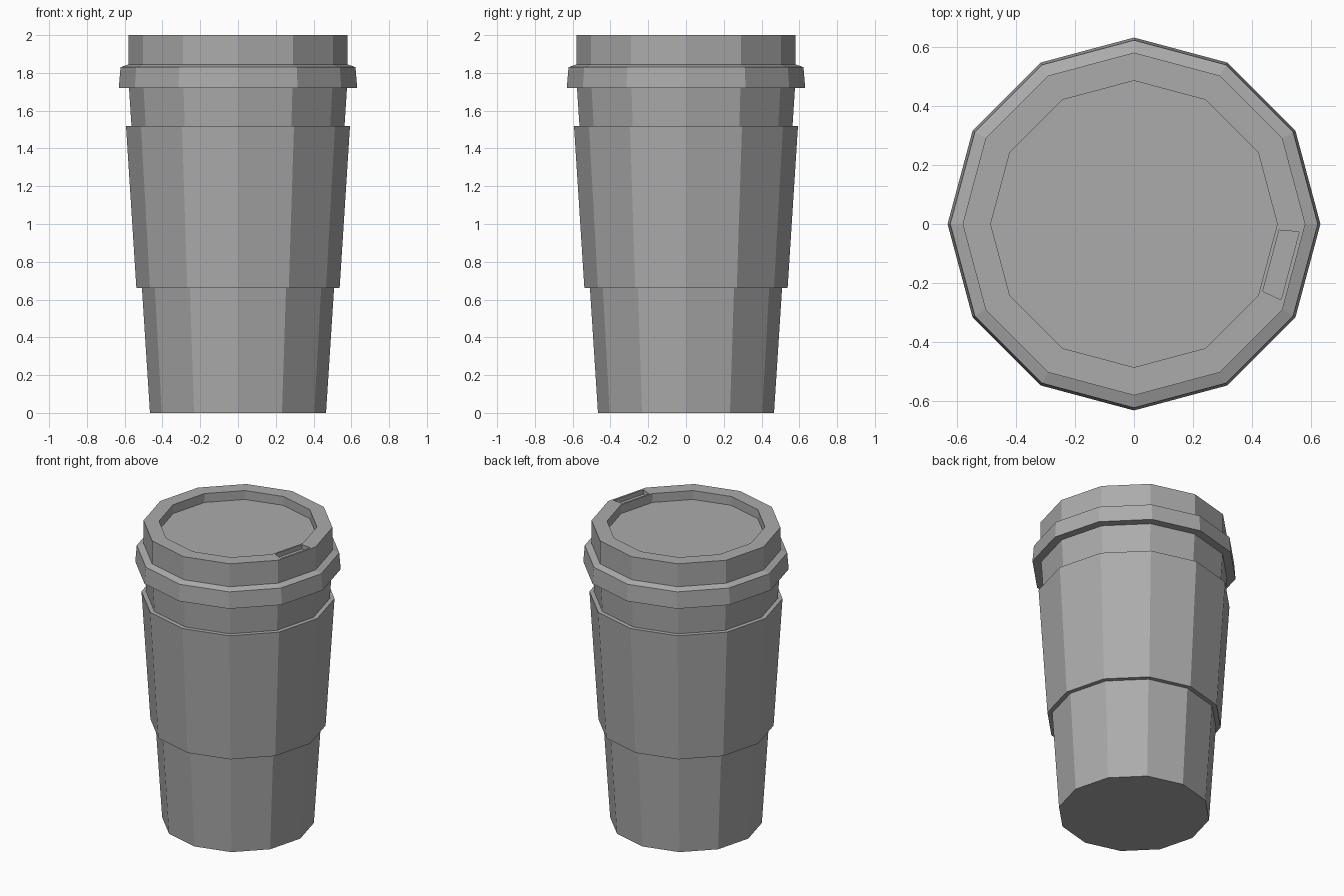
import bpy, bmesh
from math import cos, sin, pi, radians
from mathutils import Vector

SIDES = 12

if "Cube" in bpy.data.objects:
    bpy.data.objects.remove(bpy.data.objects["Cube"], do_unlink=True)

grey = bpy.data.materials.new("plain grey")
grey.use_nodes = True
GREY = (0.41, 0.41, 0.41, 1)
grey.diffuse_color = GREY
grey.node_tree.nodes["Principled BSDF"].inputs["Base Color"].default_value = GREY


def lathe(profile, cap_start=False, cap_end=False, closed=False):
    """Spin (radius, height) points into a faceted shell."""
    bm = bmesh.new()
    rings = [[bm.verts.new((r * cos(2 * pi * i / SIDES), r * sin(2 * pi * i / SIDES), z))
              for i in range(SIDES)] for r, z in profile]
    pairs = list(zip(rings, rings[1:]))
    if closed:
        pairs.append((rings[-1], rings[0]))
    for low, high in pairs:
        for i in range(SIDES):
            j = (i + 1) % SIDES
            bm.faces.new((low[i], low[j], high[j], high[i]))
    if cap_start:
        bm.faces.new(rings[0][::-1])
    if cap_end:
        bm.faces.new(rings[-1])
    return bm


def finish(bm, name):
    bmesh.ops.recalc_face_normals(bm, faces=bm.faces)
    mesh = bpy.data.meshes.new(name)
    bm.to_mesh(mesh)
    bm.free()
    mesh.materials.append(grey)
    obj = bpy.data.objects.new(name, mesh)
    bpy.context.collection.objects.link(obj)


# Tapered cup body
finish(lathe([(0.466, 0), (0.577, 1.72)], cap_start=True, cap_end=True), "cup")

# Sleeve wrapped around the cup
finish(lathe([(0.508, 0.66), (0.538, 0.66), (0.593, 1.52), (0.564, 1.52)], closed=True), "sleeve")

# Lid with a flared skirt, raised rim and sunken top
lid = lathe([(0.57, 1.72), (0.631, 1.72), (0.622, 1.83), (0.58, 1.845),
             (0.58, 2), (0.485, 2), (0.485, 1.94)], cap_start=True, cap_end=True)

# Drinking slot sunk into one segment of the rim
out = Vector((cos(radians(-15)), sin(radians(-15)), 0))
side = Vector((-out.y, out.x, 0))
lid.normal_update()
rim = [f for f in lid.faces if all(v.co.z > 1.99 for v in f.verts)]
slot = max(rim, key=lambda f: f.calc_center_median().dot(out))
bmesh.ops.inset_individual(lid, faces=[slot], thickness=0.012)
for v in slot.verts:
    outer = v.co.dot(out) > 0.514
    half = 0.119 if outer else 0.107
    v.co = out * (0.547 if outer else 0.480) + side * (half if v.co.dot(side) > 0 else -half) + Vector((0, 0, 2))
walls = bmesh.ops.extrude_discrete_faces(lid, faces=[slot])
for v in walls["faces"][0].verts:
    v.co.z -= 0.03
finish(lid, "lid")
